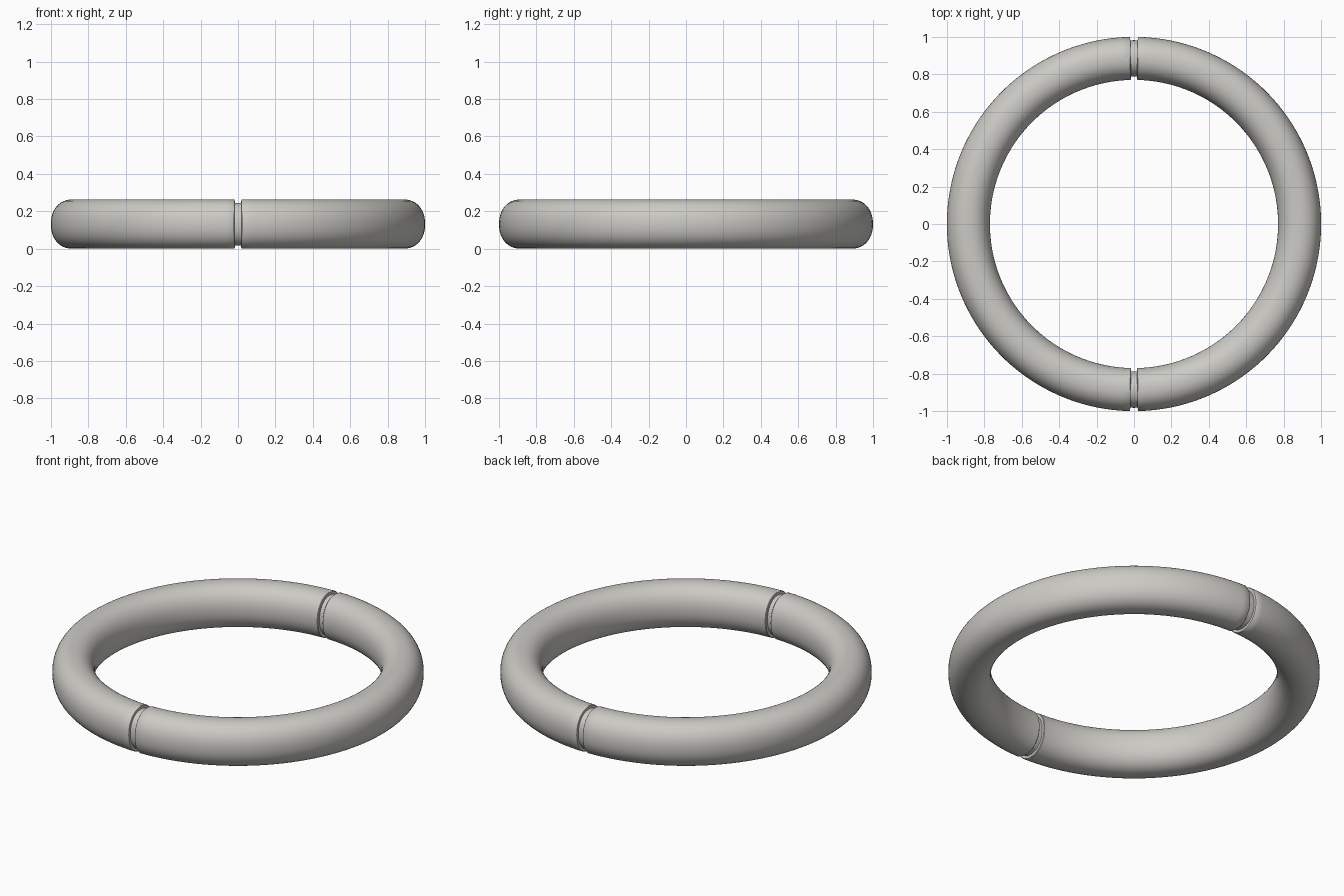
import bpy, bmesh, math

cube = bpy.data.objects.get("Cube")
if cube:
    bpy.data.objects.remove(cube, do_unlink=True)

RING_R, HALF_W, HALF_H = 0.885, 0.115, 0.1315
GAP = 0.018 / RING_R      # half angle of each seam
SIDES = 48

grey = bpy.data.materials.new("warm light grey")
grey.use_nodes = True
colour = (0.6, 0.59, 0.555, 1)
grey.diffuse_color = colour
grey.node_tree.nodes["Principled BSDF"].inputs["Base Color"].default_value = colour


def rounded(v):
    """Slightly squared ellipse coordinate."""
    return math.copysign(abs(v) ** 0.92, v)


def section(bm, angle, inset):
    """Cross-section loop of the tube at an angle round the ring."""
    loop = []
    for i in range(SIDES):
        t = math.tau * i / SIDES
        r = RING_R + (HALF_W - inset) * rounded(math.cos(t))
        z = HALF_H + (HALF_H - inset) * rounded(math.sin(t))
        loop.append(bm.verts.new((r * math.cos(angle), r * math.sin(angle), z)))
    return loop


def sweep(name, stations):
    """Capped tube through (angle, inset) stations."""
    bm = bmesh.new()
    loops = [section(bm, a, inset) for a, inset in stations]
    for a, b in zip(loops, loops[1:]):
        for i in range(SIDES):
            j = (i + 1) % SIDES
            bm.faces.new((a[i], a[j], b[j], b[i]))
    bm.faces.new(loops[0])
    bm.faces.new(loops[-1])
    bmesh.ops.recalc_face_normals(bm, faces=bm.faces)
    mesh = bpy.data.meshes.new(name)
    bm.to_mesh(mesh)
    bm.free()
    mesh.materials.append(grey)
    obj = bpy.data.objects.new(name, mesh)
    bpy.context.collection.objects.link(obj)
    bpy.ops.object.select_all(action="DESELECT")
    obj.select_set(True)
    bpy.context.view_layer.objects.active = obj
    bpy.ops.object.shade_smooth_by_angle(angle=math.radians(40))


# Two half rings with slightly eased ends
STEPS, EASE = 72, 0.004
for name, middle in (("left_half_ring", 0), ("right_half_ring", math.pi)):
    end = math.pi / 2 - GAP
    inner = end - EASE
    body = [(middle - inner + 2 * inner * i / STEPS, 0) for i in range(STEPS + 1)]
    sweep(name, [(middle - end, 0.003)] + body + [(middle + end, 0.003)])

# Recessed joints that fill the seams
for name, middle in (("front_joint", -math.pi / 2), ("back_joint", math.pi / 2)):
    sweep(name, [(middle + s * GAP * 1.3, 0.018) for s in (-1, 0, 1)])
